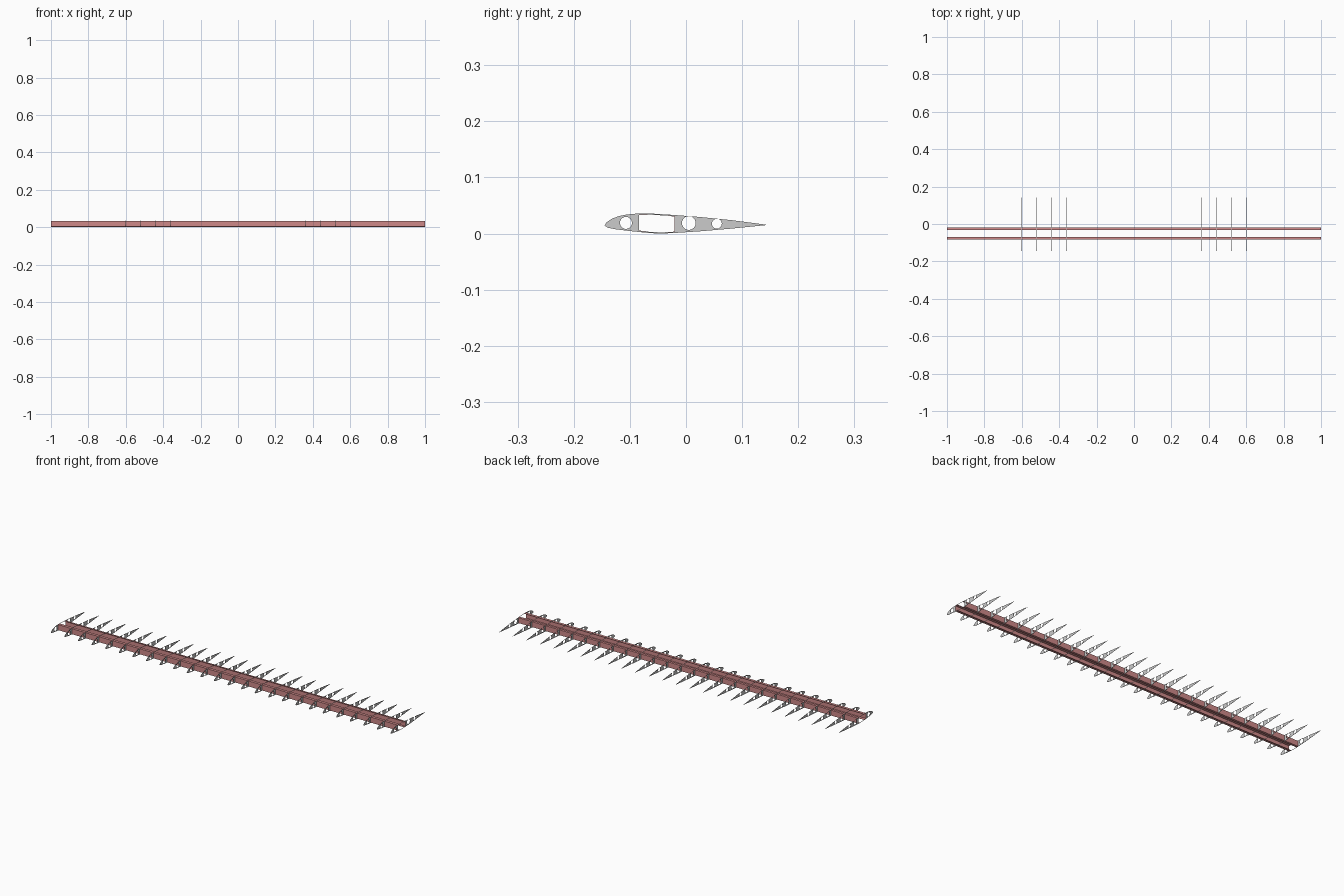
import bpy, bmesh
from math import sin, cos, tau, radians

if "Cube" in bpy.data.objects:
    bpy.data.objects.remove(bpy.data.objects["Cube"])

RIBS, SPAN, THICK = 26, 2.0, 0.0008

# Rib outline as (y, z): upper side from nose to tail, then lower side back
OUTLINE = [(-.145, .0145), (-.142, .0195), (-.133, .026), (-.12, .031), (-.105, .034),
           (-.088, .0355), (-.06, .0355), (-.02, .033), (.025, .0295), (.08, .024),
           (.143, .0158), (.143, .015), (.08, .0087), (.025, .004), (-.02, .001),
           (-.045, 0), (-.065, .0008), (-.1, .0045), (-.125, .0075), (-.14, .0105)]
# Spar bay cut through each rib
BAY = [(-.084, .0337), (-.06, .0335), (-.0196, .0309), (-.0196, .003),
       (-.045, .002), (-.065, .003), (-.084, .005)]


def circle(y, z, r, n=32):
    return [(y + r * cos(tau * i / n), z + r * sin(tau * i / n)) for i in range(n)]


# Ribs: filled profile with lightening holes, repeated along the span
curve = bpy.data.curves.new("rib_profile", 'CURVE')
curve.dimensions = '2D'
curve.fill_mode = 'BOTH'
curve.extrude = THICK / 2
for loop in (OUTLINE, BAY, circle(-.107, .019, .0107),
             circle(.005, .0187, .0122), circle(.055, .0175, .0088)):
    s = curve.splines.new('POLY')
    s.points.add(len(loop) - 1)
    for p, (y, z) in zip(s.points, loop):
        p.co = (y, z, 0, 1)
    s.use_cyclic_u = True
ribs = bpy.data.objects.new("ribs", curve)
bpy.context.collection.objects.link(ribs)
ribs.rotation_euler = (radians(90), 0, radians(90))
ribs.location.x = -SPAN / 2 + THICK / 2
bpy.context.view_layer.objects.active = ribs
ribs.select_set(True)
bpy.ops.object.convert(target='MESH')
ribs = bpy.context.object
arr = ribs.modifiers.new("span_array", 'ARRAY')
arr.count = RIBS
arr.use_relative_offset = False
arr.use_constant_offset = True
arr.constant_offset_displace = (0, 0, (SPAN - THICK) / (RIBS - 1))

red = bpy.data.materials.new("spar_red")
red.diffuse_color = (.62, .25, .25, 1)
red.use_nodes = True
red.node_tree.nodes["Principled BSDF"].inputs["Base Color"].default_value = red.diffuse_color


# Spars: thin C-channels facing each other across the bay
def spar(name, path, t=0.0007):
    bm = bmesh.new()
    rows = [[bm.verts.new((x, y, z)) for y, z in path] for x in (-SPAN / 2, SPAN / 2)]
    for i in range(len(path) - 1):
        bm.faces.new((rows[0][i], rows[1][i], rows[1][i + 1], rows[0][i + 1]))
    me = bpy.data.meshes.new(name)
    bm.to_mesh(me)
    bm.free()
    ob = bpy.data.objects.new(name, me)
    bpy.context.collection.objects.link(ob)
    me.materials.append(red)
    m = ob.modifiers.new("sheet", 'SOLIDIFY')
    m.thickness = t
    m.offset = 0
    m.use_even_offset = True


spar("front_spar", [(-.069, .0335), (-.0838, .0335), (-.0838, .005), (-.069, .0035)])
spar("rear_spar", [(-.031, .0315), (-.0198, .0308), (-.0198, .003), (-.031, .0025)])
